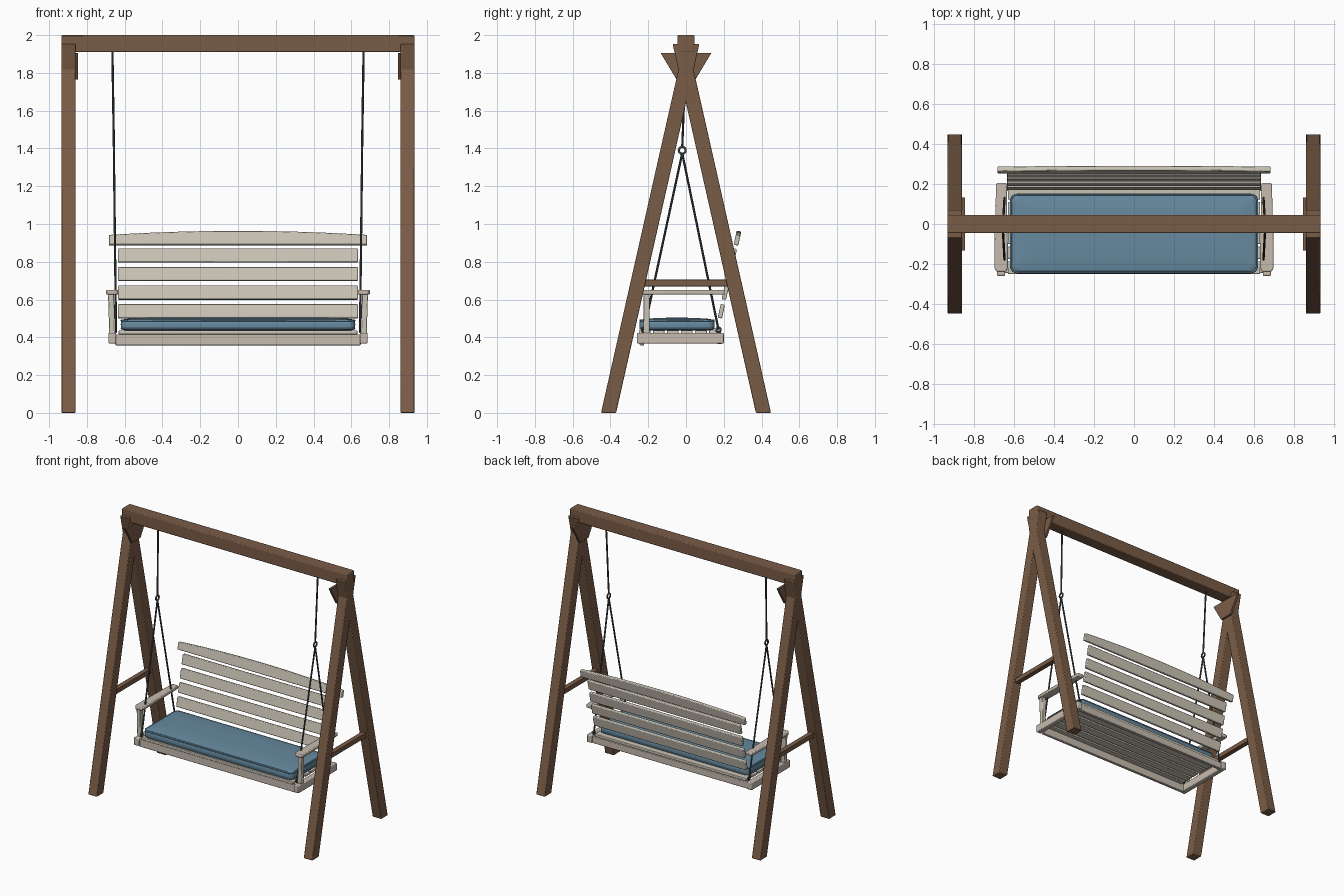
import bpy, bmesh, math
from mathutils import Vector, Matrix

if "Cube" in bpy.data.objects:
    bpy.data.objects.remove(bpy.data.objects["Cube"])


def material(name, rgb):
    m = bpy.data.materials.new(name)
    m.diffuse_color = (*rgb, 1)
    m.use_nodes = True
    m.node_tree.nodes["Principled BSDF"].inputs["Base Color"].default_value = m.diffuse_color
    return m


WOOD = material("brown wood", (0.195, 0.108, 0.062))
CREAM = material("cream paint", (0.60, 0.56, 0.47))
WARM = material("warm cream paint", (0.57, 0.50, 0.43))
BLUE = material("blue fabric", (0.135, 0.255, 0.35))
METAL = material("dark metal", (0.06, 0.065, 0.07))


def finish(name, bm, mat, bevel=0.0, segments=2):
    bmesh.ops.recalc_face_normals(bm, faces=bm.faces)
    me = bpy.data.meshes.new(name)
    bm.to_mesh(me)
    bm.free()
    ob = bpy.data.objects.new(name, me)
    bpy.context.collection.objects.link(ob)
    me.materials.append(mat)
    if bevel:
        mod = ob.modifiers.new("Bevel", 'BEVEL')
        mod.width, mod.segments = bevel, segments
    bpy.context.view_layer.objects.active = ob
    ob.select_set(True)
    bpy.ops.object.shade_smooth_by_angle(angle=math.radians(35))
    ob.select_set(False)
    return ob


def box(name, lo, hi, mat, bevel=0.004, tilt=0.0):
    """Box between two corners, optionally leaned about x."""
    lo, hi = Vector(lo), Vector(hi)
    bm = bmesh.new()
    bmesh.ops.create_cube(bm, size=1, matrix=Matrix.Diagonal((*(hi - lo), 1)))
    bmesh.ops.transform(bm, verts=bm.verts, matrix=Matrix.Translation((lo + hi) / 2)
                        @ Matrix.Rotation(tilt, 4, 'X'))
    return finish(name, bm, mat, bevel)


def prism(name, outline, axis, a, b, mat, bevel=0.004):
    """Extrude an outline along x (points are y,z) or y (x,z) or z (x,y)."""
    def place(p, d):
        q = list(p)
        q.insert(axis, d)
        return q
    bm = bmesh.new()
    face = bm.faces.new([bm.verts.new(place(p, a)) for p in outline])
    out = bmesh.ops.extrude_face_region(bm, geom=[face])
    shift = [0, 0, 0]
    shift[axis] = b - a
    bmesh.ops.translate(bm, vec=shift, verts=[v for v in out["geom"] if isinstance(v, bmesh.types.BMVert)])
    return finish(name, bm, mat, bevel)


def rod(name, p, q, r):
    p, q = Vector(p), Vector(q)
    bm = bmesh.new()
    rot = (q - p).to_track_quat('Z', 'Y').to_matrix().to_4x4()
    bmesh.ops.create_cone(bm, cap_ends=True, segments=10, radius1=r, radius2=r,
                          depth=(q - p).length, matrix=Matrix.Translation((p + q) / 2) @ rot)
    return finish(name, bm, METAL)


def ring(name, centre, major, minor):
    bpy.ops.mesh.primitive_torus_add(location=centre, rotation=(0, math.pi / 2, 0), major_radius=major,
                                     minor_radius=minor, major_segments=20, minor_segments=8)
    ob = bpy.context.object
    ob.name = name
    ob.data.materials.append(METAL)
    bpy.ops.object.shade_smooth()
    ob.select_set(False)


# Frame: top beam, crossed legs, gussets, cross braces
box("top_beam", (-0.935, -0.046, 1.91), (0.935, 0.046, 2.0), WOOD, 0.006)
SLOPE = 0.2256
for s, side in ((1, "right"), (-1, "left")):
    for f, end in ((1, "back"), (-1, "front")):
        top = 1.953
        leg = [(f * 0.45, 0), (f * 0.37, 0), (f * (0.37 - SLOPE * top), top), (f * (0.45 - SLOPE * top), top)]
        inner = 0.861 if f > 0 else 0.8605
        prism(f"{side}_{end}_leg", leg, 0, s * inner, s * (inner + 0.073), WOOD, 0.005)
    prism(f"{side}_gusset", [(-0.134, 1.905), (0.134, 1.905), (0.05, 1.765), (-0.05, 1.765)],
          0, s * 0.846, s * 0.863, WOOD, 0.002)
    xs = sorted((s * 0.879, s * 0.916))
    box(f"{side}_brace", (xs[0], -0.235, 0.67), (xs[1], 0.235, 0.705), WOOD, 0.003)

    # Seat side rail, arm post and arm rest
    xs = sorted((s * 0.645, s * 0.686))
    box(f"{side}_seat_rail", (xs[0], -0.26, 0.367), (xs[1], 0.2, 0.424), WARM, 0.006)
    prism(f"{side}_arm_post", [(s * 0.652, 0.40), (s * 0.682, 0.40), (s * 0.684, 0.50),
                               (s * 0.688, 0.63), (s * 0.656, 0.63), (s * 0.654, 0.50)],
          1, -0.226, -0.192, CREAM, 0.004)
    arm = [(0.642, -0.24), (0.688, -0.24), (0.699, -0.22), (0.699, -0.10), (0.690, 0.205),
           (0.638, 0.205), (0.632, -0.10), (0.632, -0.22)]
    prism(f"{side}_arm_rest", [(s * x, y) for x, y in arm], 2, 0.626, 0.651, WARM, 0.006)

    # Hanging chain with its ring and eyelets
    hub = (s * 0.657, -0.02, 1.39)
    rod(f"{side}_upper_chain", (s * 0.665, 0, 1.92), (s * 0.657, -0.02, 1.405), 0.006)
    ring(f"{side}_chain_ring", hub, 0.018, 0.006)
    for y, end in ((-0.222, "front"), (0.172, "back")):
        foot = (s * 0.646, y, 0.44)
        rod(f"{side}_{end}_chain", (hub[0], hub[1], 1.375), foot, 0.006)
        ring(f"{side}_{end}_eyelet", foot, 0.012, 0.005)

# Seat: front and back rails and lengthwise slats
box("front_seat_rail", (-0.65, -0.245, 0.358), (0.65, -0.222, 0.416), WARM)
box("back_seat_rail", (-0.65, 0.165, 0.365), (0.65, 0.19, 0.416), WARM)
SLATS, PITCH = 6, 0.0745
for i in range(SLATS):
    y = -0.25 + i * PITCH
    box(f"seat_slat_{i + 1}", (-0.632, y, 0.416), (0.632, y + 0.062, 0.436), CREAM)

# Backrest: four straight slats leaning back, and an arched top slat
TILT = -0.213
for i in range(4):
    z = 0.538 + i * 0.0985
    y = 0.187 + (z - 0.538) * 0.216
    box(f"back_slat_{i + 1}", (-0.635, y - 0.0115, z - 0.037), (0.635, y + 0.0115, z + 0.037),
        CREAM, 0.005, TILT)
N = 16
arch = [(-0.684, -0.036), (0.684, -0.036)]
arch += [(0.684 - 1.368 * i / N, 0.018 + 0.022 * (1 - (2 * i / N - 1) ** 2)) for i in range(N + 1)]
crest = prism("arched_top_slat", arch, 1, -0.0125, 0.0125, CREAM, 0.005)
crest.location = (0, 0.272, 0.923)
crest.rotation_euler = (TILT, 0, 0)

# Cushion: rounded box with a domed top, and a piped seam round top and bottom
def rounded(hx, hy, r, n=5):
    pts = []
    for k, (sx, sy) in enumerate(((1, 1), (-1, 1), (-1, -1), (1, -1))):
        for i in range(n + 1):
            a = math.pi / 2 * (k + i / n)
            pts.append((sx * (hx - r) + r * math.cos(a), sy * (hy - r) + r * math.sin(a)))
    return pts


CY = -0.0475
bm = bmesh.new()
layers = [(0.025, 0.437), (0.010, 0.439), (0.002, 0.447), (0.0, 0.468), (0.002, 0.485),
          (0.010, 0.494), (0.030, 0.498), (0.09, 0.502), (0.15, 0.504)]
loops = [[bm.verts.new((x, y + CY, z)) for x, y in rounded(0.621 - d, 0.199 - d, max(0.035 - d * 0.2, 0.01))]
         for d, z in layers]
for lo, hi in zip(loops, loops[1:]):
    for i in range(len(lo)):
        j = (i + 1) % len(lo)
        bm.faces.new((lo[i], lo[j], hi[j], hi[i]))
bm.faces.new(loops[0])
bm.faces.new(loops[-1])
finish("seat_cushion", bm, BLUE)
for z, name in ((0.489, "upper_piping"), (0.445, "lower_piping")):
    cu = bpy.data.curves.new(name, 'CURVE')
    cu.dimensions = '3D'
    cu.bevel_depth, cu.bevel_resolution = 0.005, 1
    pts = rounded(0.617, 0.195, 0.035)
    sp = cu.splines.new('POLY')
    sp.points.add(len(pts) - 1)
    for p, (x, y) in zip(sp.points, pts):
        p.co = (x, y + CY, z, 1)
    sp.use_cyclic_u = True
    cu.materials.append(BLUE)
    bpy.context.collection.objects.link(bpy.data.objects.new(name, cu))
